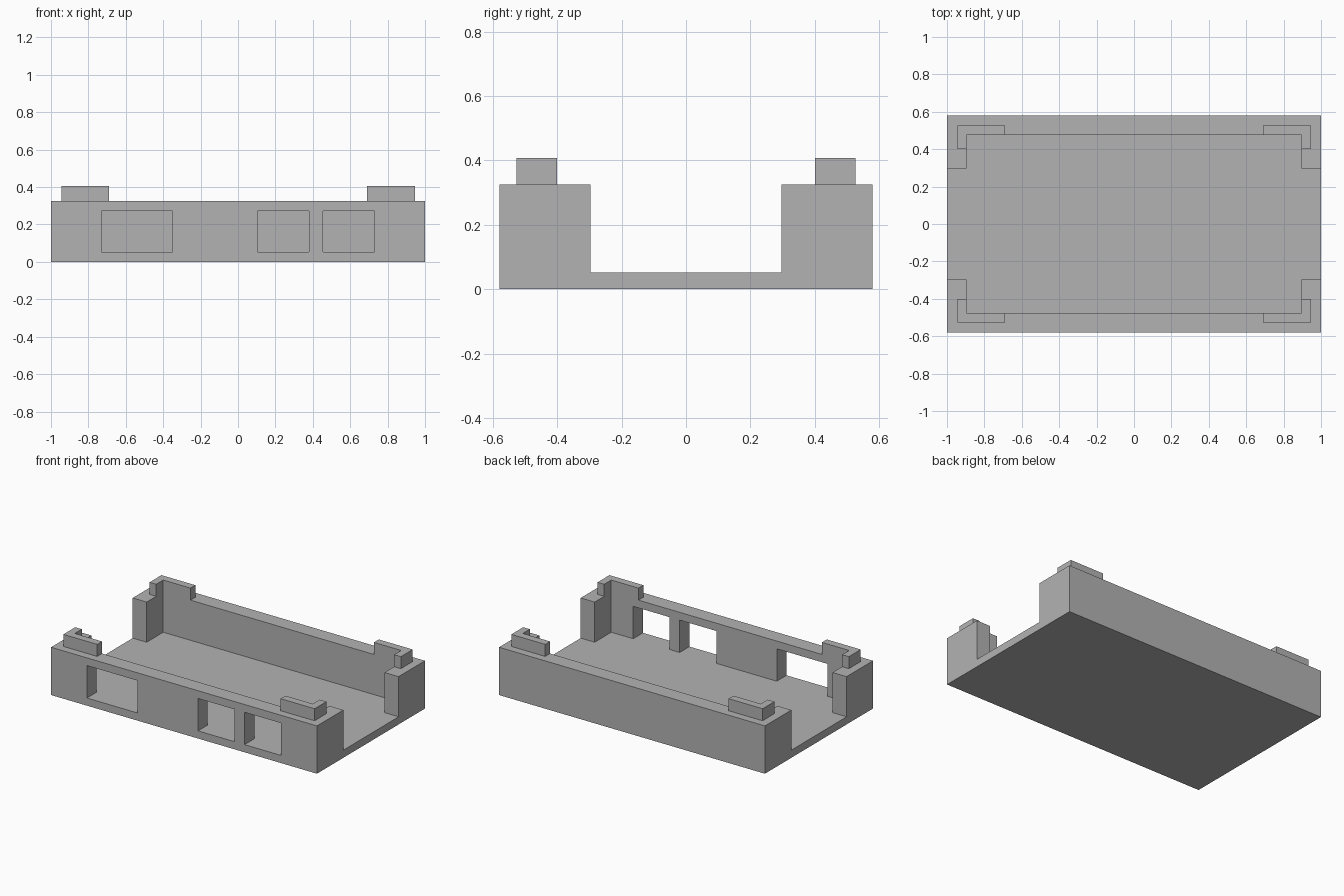
import bpy
import bmesh

cube = bpy.data.objects.get("Cube")
if cube:
    bpy.data.objects.remove(cube, do_unlink=True)

# Overall dimensions
HALF_X, HALF_Y = 1.0, 0.58
IN_X, IN_Y = 0.895, 0.475
OPEN_Y = 0.297
FLOOR, WALL, CLIP = 0.052, 0.325, 0.407

grey = bpy.data.materials.new("plain_grey")
grey.use_nodes = True
colour = (0.45, 0.45, 0.45, 1)
grey.diffuse_color = colour
grey.node_tree.nodes["Principled BSDF"].inputs["Base Color"].default_value = colour


def prism(name, outline, z0, z1):
    """Extrude a flat outline from z0 up to z1."""
    bm = bmesh.new()
    face = bm.faces.new([bm.verts.new((x, y, z0)) for x, y in outline])
    top = bmesh.ops.extrude_face_region(bm, geom=[face])["geom"]
    verts = [v for v in top if isinstance(v, bmesh.types.BMVert)]
    bmesh.ops.translate(bm, verts=verts, vec=(0, 0, z1 - z0))
    bmesh.ops.recalc_face_normals(bm, faces=bm.faces)
    mesh = bpy.data.meshes.new(name)
    bm.to_mesh(mesh)
    bm.free()
    mesh.materials.append(grey)
    obj = bpy.data.objects.new(name, mesh)
    bpy.context.collection.objects.link(obj)
    return obj


def box(name, x0, x1, y0, y1, z0, z1):
    return prism(name, [(x0, y0), (x1, y0), (x1, y1), (x0, y1)], z0, z1)


# Tray body, hollowed with open ends and port windows in the front wall
tray = box("tray", -HALF_X, HALF_X, -HALF_Y, HALF_Y, 0, WALL)
cutters = [
    box("cavity_cutter", -IN_X, IN_X, -IN_Y, IN_Y, FLOOR, 1),
    box("end_opening_cutter", -2, 2, -OPEN_Y, OPEN_Y, FLOOR, 1),
]
for x0, x1 in [(-0.73, -0.35), (0.105, 0.38), (0.455, 0.73)]:
    cutters.append(box("window_cutter", x0, x1, -1, -0.3, FLOOR, 0.272))

for cutter in cutters:
    mod = tray.modifiers.new(cutter.name, "BOOLEAN")
    mod.operation = "DIFFERENCE"
    mod.solver = "EXACT"
    mod.object = cutter
    cutter.hide_render = True

# Bake the cuts and drop the cutters
bpy.context.view_layer.update()
graph = bpy.context.evaluated_depsgraph_get()
cut_mesh = bpy.data.meshes.new_from_object(tray.evaluated_get(graph))
tray.modifiers.clear()
tray.data = cut_mesh
for cutter in cutters:
    bpy.data.objects.remove(cutter, do_unlink=True)

# L-shaped corner clips on top of the walls, mirrored to all four corners
clip_x, clip_y = 0.945, 0.527
clips = prism("corner_clips", [
    (0.69, IN_Y), (IN_X, IN_Y), (IN_X, 0.4),
    (clip_x, 0.4), (clip_x, clip_y), (0.69, clip_y),
], WALL, CLIP)
mirror = clips.modifiers.new("mirror_corners", "MIRROR")
mirror.use_axis = (True, True, False)
mirror.use_clip = False
